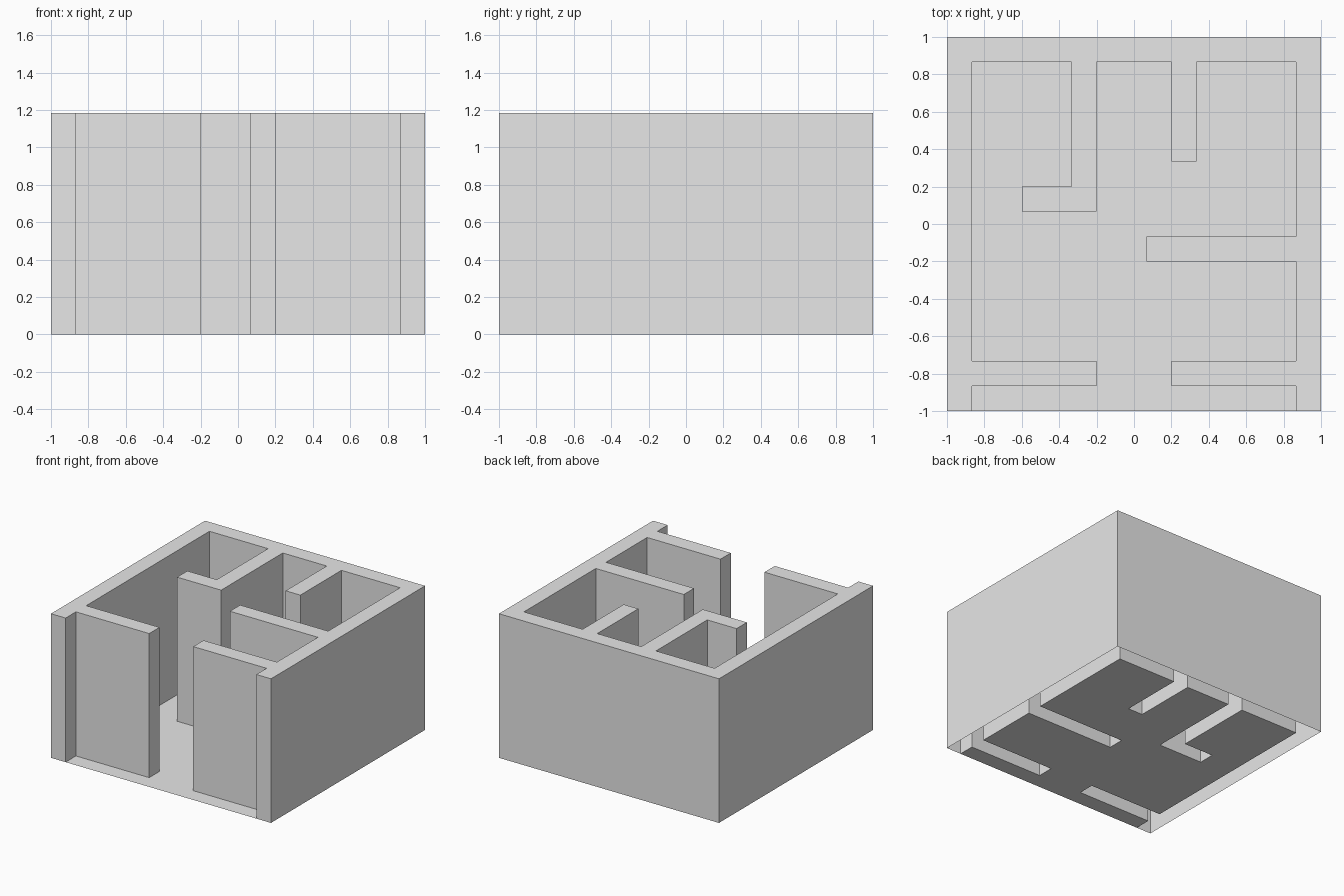
import bpy
import bmesh

cube = bpy.data.objects.get("Cube")
if cube:
    bpy.data.objects.remove(cube, do_unlink=True)

UNIT = 1 / 15      # plan module: half a wall thickness
HEIGHT = 1.184

plaster = bpy.data.materials.new("light grey plaster")
plaster.use_nodes = True
GREY = (0.8, 0.8, 0.8, 1)
plaster.diffuse_color = GREY
plaster.node_tree.nodes["Principled BSDF"].inputs["Base Color"].default_value = GREY


def plan_face(bm, outline, z):
    """Flat horizontal face from a plan outline given in modules."""
    verts = [bm.verts.new((x * UNIT, y * UNIT, z)) for x, y in outline]
    face = bm.faces.new(verts)
    face.normal_update()
    if face.normal.z < 0:
        face.normal_flip()
    return face


def add_object(name, bm):
    mesh = bpy.data.meshes.new(name)
    bm.to_mesh(mesh)
    bm.free()
    mesh.materials.append(plaster)
    obj = bpy.data.objects.new(name, mesh)
    bpy.context.collection.objects.link(obj)
    return obj


# Room outline, traced from the open front on the right side to the left
front_jamb = [(13, -15), (13, -13), (3, -13), (3, -11), (13, -11)]
right_jamb = [(-x, y) for x, y in front_jamb]
hooked_wall = [(-5, 13), (-5, 3), (-9, 3), (-9, 1), (-3, 1), (-3, 13)]
short_wall = [(3, 13), (3, 5), (5, 5), (5, 13)]
side_wall = [(13, -1), (1, -1), (1, -3), (13, -3)]
room = (right_jamb + [(-13, 13)] + hooked_wall + short_wall
        + [(13, 13)] + side_wall + front_jamb[::-1])
shell = [(15, -15), (15, 15), (-15, 15), (-15, -15)]

# Floor: thin sheet filling the rooms
bm = bmesh.new()
plan_face(bm, room, 0)
add_object("floor", bm)

# Walls: top rim with its border dropped to the ground, open underneath
bm = bmesh.new()
rim = plan_face(bm, room + shell, HEIGHT)
border = bmesh.ops.extrude_edge_only(bm, edges=list(rim.edges))["geom"]
for v in border:
    if isinstance(v, bmesh.types.BMVert):
        v.co.z = 0
bmesh.ops.recalc_face_normals(bm, faces=bm.faces[:])
bm.normal_update()
rim = max(bm.faces, key=lambda f: f.calc_center_median().z)
if rim.normal.z < 0:
    bmesh.ops.reverse_faces(bm, faces=bm.faces[:])
add_object("walls", bm)
